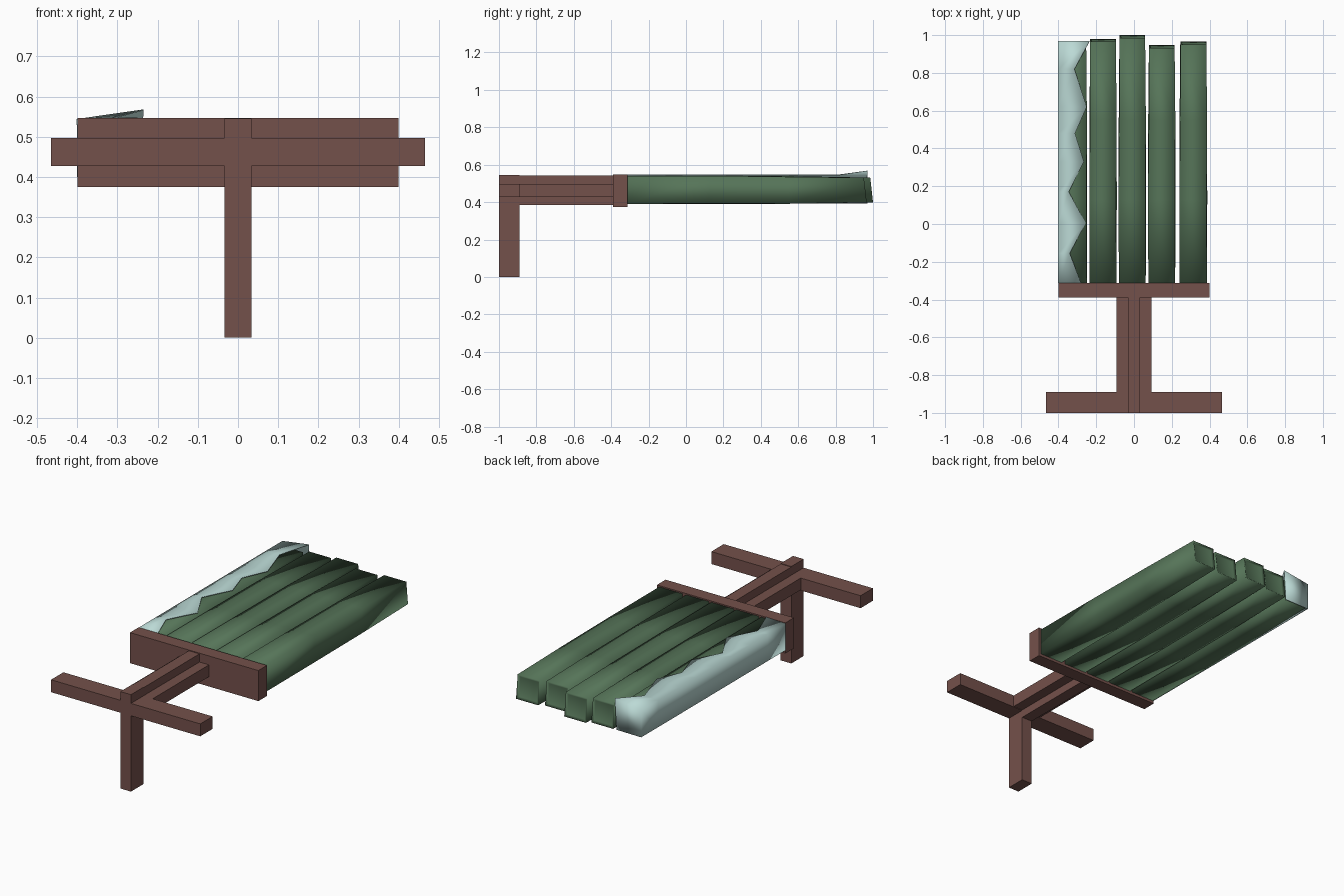
import bpy, bmesh, math

if "Cube" in bpy.data.objects:
    bpy.data.objects.remove(bpy.data.objects["Cube"])


def material(name, rgb):
    m = bpy.data.materials.new(name)
    m.diffuse_color = (*rgb, 1.0)
    m.use_nodes = True
    m.node_tree.nodes["Principled BSDF"].inputs["Base Color"].default_value = m.diffuse_color
    return m


BROWN = material("brown", (0.175, 0.082, 0.070))
GREEN = material("dark green", (0.092, 0.175, 0.098))
ICE = material("pale ice", (0.50, 0.70, 0.67))


def finish(name, bm, mat, smooth=False):
    bmesh.ops.recalc_face_normals(bm, faces=bm.faces)
    me = bpy.data.meshes.new(name)
    bm.to_mesh(me)
    bm.free()
    me.materials.append(mat)
    for p in me.polygons:
        p.use_smooth = smooth
    ob = bpy.data.objects.new(name, me)
    bpy.context.collection.objects.link(ob)
    return ob


def box(name, x, y, z, mat):
    bm = bmesh.new()
    bmesh.ops.create_cube(bm, size=1)
    for v in bm.verts:
        v.co = [lo + (c + 0.5) * (hi - lo) for c, (lo, hi) in zip(v.co, (x, y, z))]
    return finish(name, bm, mat)


# Handle: leg, cross bar, plus-shaped beam, collar plate
box("leg", (-0.033, 0.033), (-1, -0.89), (0, 0.546), BROWN)
box("cross_bar", (-0.465, 0.465), (-1, -0.89), (0.427, 0.497), BROWN)
box("beam_web", (-0.033, 0.033), (-0.89, -0.38), (0.385, 0.543), BROWN)
box("beam_flange", (-0.092, 0.092), (-0.89, -0.38), (0.43, 0.497), BROWN)
box("collar_plate", (-0.4, 0.4), (-0.39, -0.313), (0.375, 0.547), BROWN)


def bar(name, cx, end, hw):
    """Slightly twisting square bar with a recessed panel in its far end."""
    bm = bmesh.new()
    zc = 0.465
    # y, half width, half height, twist in degrees
    sections = [(-0.32, hw, 0.075, 0), (0.13, hw, 0.074, 1.5),
                (0.55, hw - 0.001, 0.072, -1.5), (end, hw - 0.003, 0.066, 0)]
    rings = []
    for y, w, h, twist in sections:
        c, s = math.cos(math.radians(twist)), math.sin(math.radians(twist))
        ring = []
        for sx, sz in ((-1, -1), (1, -1), (1, 1), (-1, 1)):
            px, pz = sx * w, sz * h
            yy = y - (0.015 if y == end and sz > 0 else 0)
            ring.append(bm.verts.new((cx + px * c - pz * s, yy, zc + px * s + pz * c)))
        rings.append(ring)
    for a, b in zip(rings, rings[1:]):
        for i in range(4):
            j = (i + 1) % 4
            bm.faces.new((a[i], a[j], b[j], b[i]))
    bm.faces.new(rings[0])
    cap = bm.faces.new(rings[-1])
    bmesh.ops.recalc_face_normals(bm, faces=bm.faces)
    bmesh.ops.inset_region(bm, faces=[cap], thickness=0.018, depth=-0.008)
    return finish(name, bm, GREEN, True)


# Green bars side by side
for i, (cx, end, hw) in enumerate([(-0.322, 0.955, 0.072), (-0.164, 0.98, 0.071),
                                   (-0.009, 1.0, 0.071), (0.147, 0.948, 0.071),
                                   (0.314, 0.966, 0.072)]):
    bar(f"green_bar_{i + 1}", cx, end, hw)

# Pale shell on the outer bar: side, jagged top and far end
teeth = [(-0.313, -0.28), (-0.155, -0.34), (0.005, -0.255), (0.17, -0.345), (0.33, -0.265),
         (0.48, -0.312), (0.62, -0.25), (0.82, -0.315), (0.968, -0.235)]
bm = bmesh.new()
rows = []
for i, (y, x) in enumerate(teeth):
    last = i == len(teeth) - 1
    rows.append([bm.verts.new(p) for p in ((-0.398, y, 0.392), (-0.4, y, 0.543),
                                           (x, y, 0.567 if last else 0.546))])
for a, b in zip(rows, rows[1:]):
    for k in (0, 1):
        bm.faces.new((a[k], a[k + 1], b[k + 1], b[k]))
low = bm.verts.new((-0.246, 0.968, 0.394))
bm.faces.new((rows[-1][0], rows[-1][1], rows[-1][2], low))
shell = finish("jagged_shell", bm, ICE, True)
mod = shell.modifiers.new("thickness", "SOLIDIFY")
mod.thickness = 0.004
mod.offset = 0
